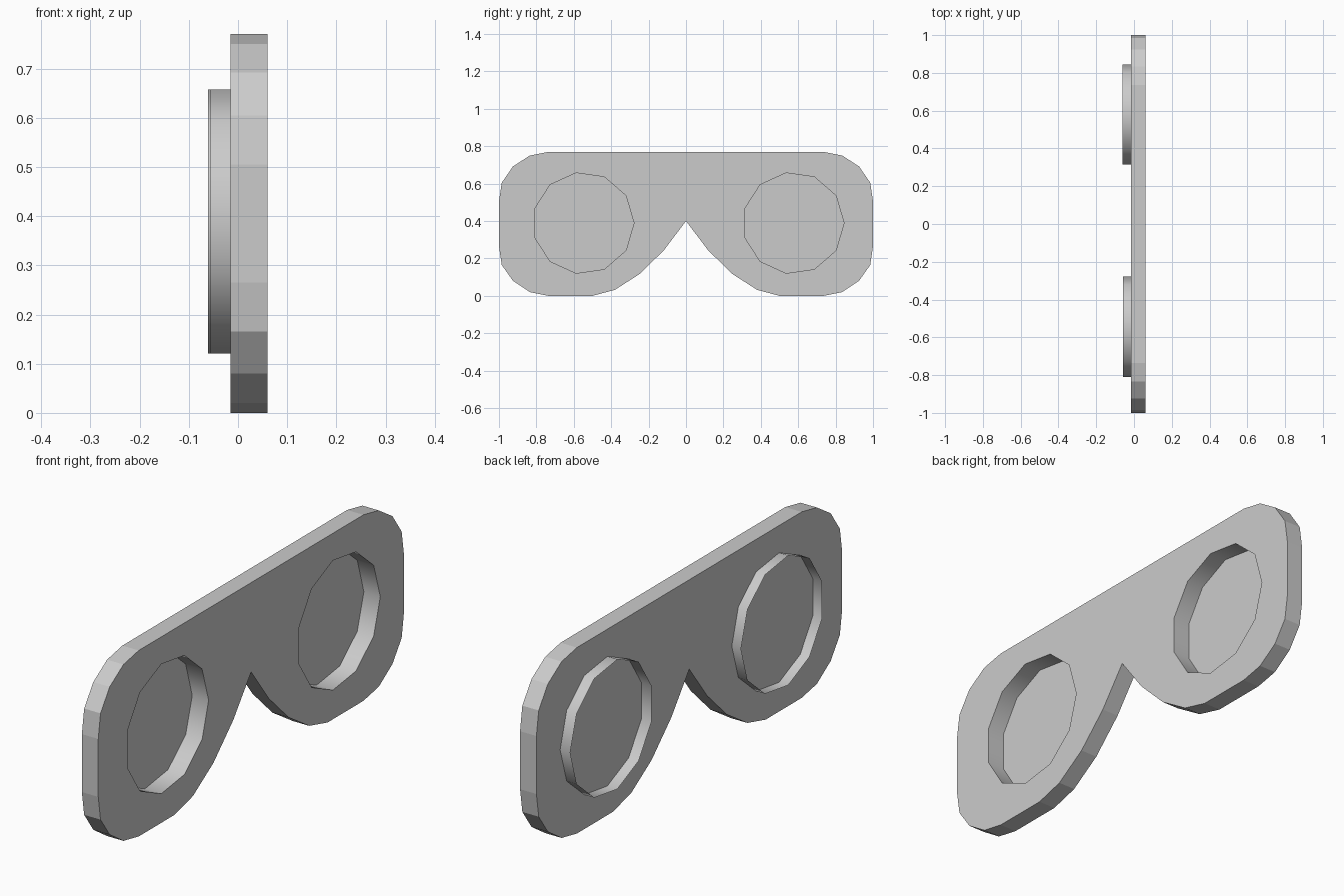
import bpy, bmesh
from math import cos, sin, tau

if "Cube" in bpy.data.objects:
    bpy.data.objects.remove(bpy.data.objects["Cube"])

BACK, FRONT = -0.015, 0.06      # plate faces along x
# eye positions: (y, z, rear end of rim)
EYES = {"left": (-0.549, 0.389, -0.057), "right": (0.574, 0.389, -0.061)}
R, SIDES = 0.271, 11

# half outline of the plate (y, z), from nose notch round to the top
HALF = [(0.117, 0.245), (0.246, 0.118), (0.38, 0.032), (0.5, 0), (0.735, 0),
        (0.835, 0.02), (0.925, 0.08), (0.985, 0.165), (1, 0.265), (1, 0.505),
        (0.985, 0.605), (0.925, 0.692), (0.835, 0.75), (0.735, 0.77)]
OUTLINE = [(0, 0.4)] + HALF + [(-y, z) for y, z in reversed(HALF)]


def circle(cy, cz):
    return [(cy + R * cos(tau * i / SIDES), cz + R * sin(tau * i / SIDES))
            for i in range(SIDES)]


def ring(bm, pts, x):
    return [bm.verts.new((x, y, z)) for y, z in pts]


def loop_edges(bm, vs):
    return [bm.edges.new((vs[i - 1], vs[i])) for i in range(len(vs))]


def walls(bm, a, b):
    for i in range(len(a)):
        bm.faces.new((a[i - 1], a[i], b[i], b[i - 1]))


def finish(bm, name, smooth=False):
    me = bpy.data.meshes.new(name)
    for f in bm.faces:
        f.smooth = smooth
    bm.to_mesh(me)
    bm.free()
    ob = bpy.data.objects.new(name, me)
    bpy.context.collection.objects.link(ob)
    return ob


# mask plate: solid back, front face with two eye openings
bm = bmesh.new()
back, front = ring(bm, OUTLINE, BACK), ring(bm, OUTLINE, FRONT)
edges = loop_edges(bm, front)
for cy, cz, _ in EYES.values():
    edges += loop_edges(bm, ring(bm, circle(cy, cz), FRONT))
bmesh.ops.triangle_fill(bm, use_beauty=True, use_dissolve=False,
                        edges=edges, normal=(1, 0, 0))
walls(bm, back, front)
bm.faces.new(back[::-1])
bmesh.ops.recalc_face_normals(bm, faces=bm.faces[:])
finish(bm, "mask_plate")

# thin open eye rims running through the plate
for side, (cy, cz, rear) in EYES.items():
    bm = bmesh.new()
    pts = circle(cy, cz)
    walls(bm, ring(bm, pts, FRONT), ring(bm, pts, rear))
    bmesh.ops.recalc_face_normals(bm, faces=bm.faces[:])
    finish(bm, side + "_eye_rim", smooth=True)
